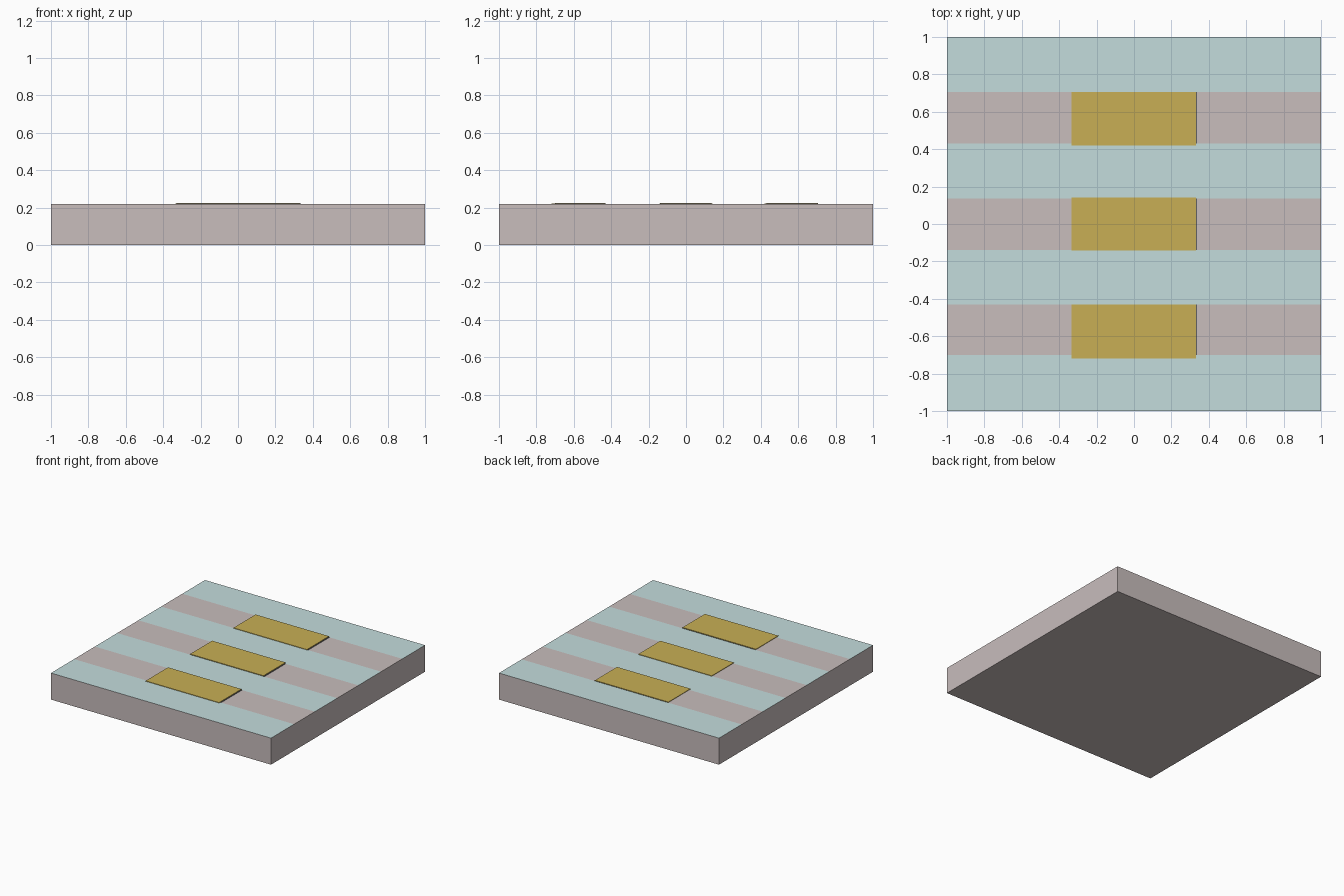
import bpy, bmesh

if "Cube" in bpy.data.objects:
    bpy.data.objects.remove(bpy.data.objects["Cube"])

TOP = 0.218
# y ranges of the three bare tracks
TRACKS = [(-0.70, -0.43), (-0.14, 0.135), (0.43, 0.705)]
PADS = [(-0.72, -0.43), (-0.143, 0.143), (0.42, 0.707)]


def material(name, rgb):
    m = bpy.data.materials.new(name)
    m.diffuse_color = (*rgb, 1)
    m.use_nodes = True
    m.node_tree.nodes["Principled BSDF"].inputs["Base Color"].default_value = m.diffuse_color
    return m


stone = material("warm_grey", (0.58, 0.51, 0.505))
mint = material("pale_teal", (0.55, 0.72, 0.72))
gold = material("gold", (0.58, 0.43, 0.09))
dark = material("dark_grey", (0.12, 0.12, 0.12))


def box(name, lo, hi, mats, cuts=()):
    bm = bmesh.new()
    bmesh.ops.create_cube(bm, size=1)
    for v in bm.verts:
        v.co = [(l + h) / 2 + c * (h - l) for l, h, c in zip(lo, hi, v.co)]
    for y in cuts:
        bmesh.ops.bisect_plane(bm, geom=bm.verts[:] + bm.edges[:] + bm.faces[:],
                               plane_co=(0, y, 0), plane_no=(0, 1, 0))
    # paint the top between the tracks with the second material
    if cuts:
        bm.normal_update()
        for f in bm.faces:
            y = f.calc_center_median().y
            if f.normal.z > 0.5 and not any(a < y < b for a, b in TRACKS):
                f.material_index = 1
    mesh = bpy.data.meshes.new(name)
    bm.to_mesh(mesh)
    bm.free()
    for m in mats:
        mesh.materials.append(m)
    ob = bpy.data.objects.new(name, mesh)
    bpy.context.collection.objects.link(ob)
    return ob


# striped slab
box("slab", (-1, -1, 0), (1, 1, TOP), [stone, mint], [y for t in TRACKS for y in t])

# gold pads, each over a thin dark layer that peeks out on the right
for i, ((a, b), (c, d)) in enumerate(zip(TRACKS, PADS), 1):
    box(f"pad_underlay_{i}", (-0.33, a, TOP), (0.338, b, TOP + 0.003), [dark])
    box(f"pad_{i}", (-0.335, c, TOP + 0.003), (0.332, d, TOP + 0.007), [gold])
